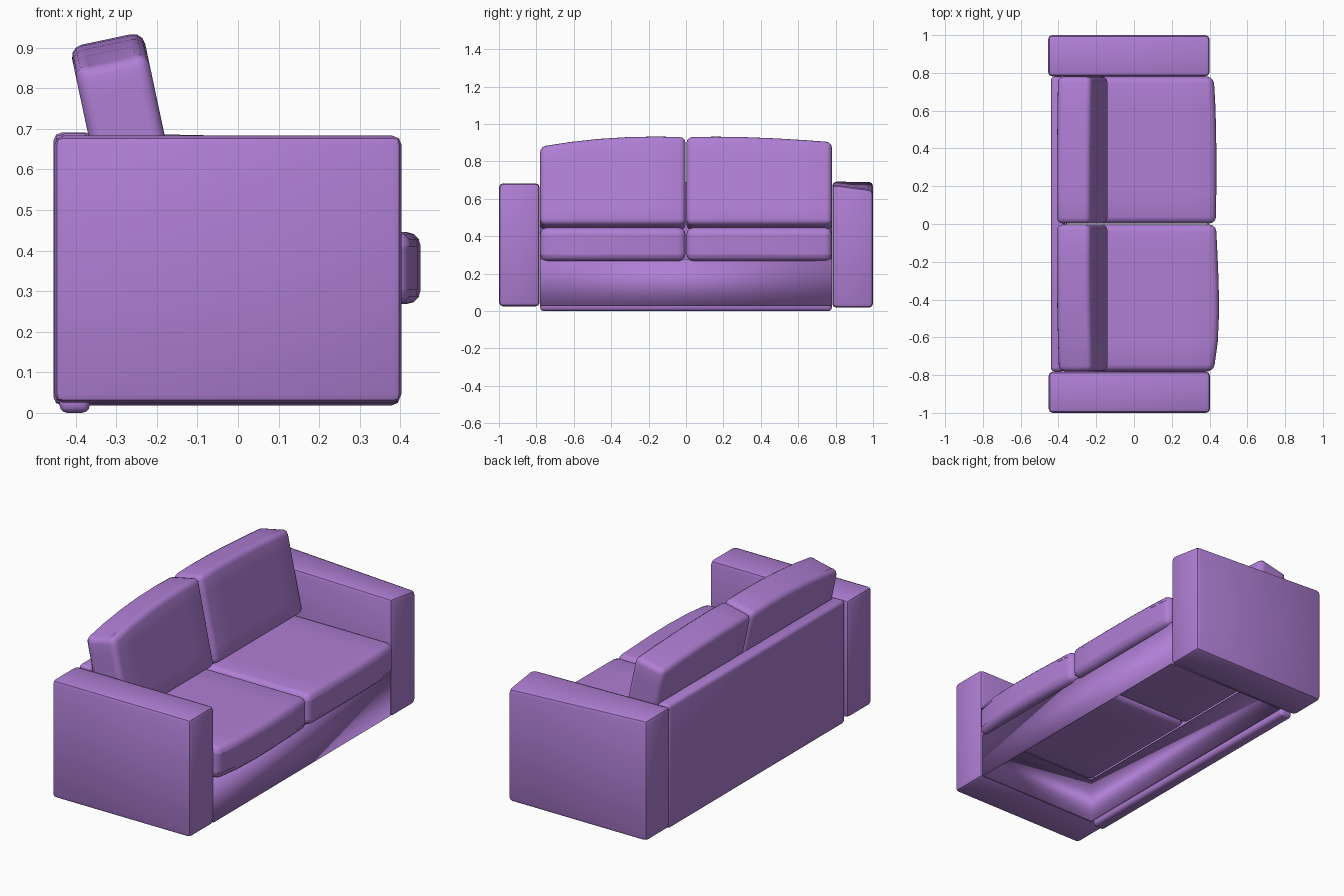
import bpy, bmesh, math
from mathutils import Vector

if "Cube" in bpy.data.objects:
    bpy.data.objects.remove(bpy.data.objects["Cube"])

fabric = bpy.data.materials.new("purple_fabric")
fabric.diffuse_color = (0.43, 0.21, 0.66, 1)
fabric.use_nodes = True
fabric.node_tree.nodes["Principled BSDF"].inputs["Base Color"].default_value = fabric.diffuse_color


def finish(name, bm, loc=(0, 0, 0), tilt=0):
    me = bpy.data.meshes.new(name)
    bmesh.ops.recalc_face_normals(bm, faces=bm.faces)
    bm.to_mesh(me)
    bm.free()
    me.materials.append(fabric)
    ob = bpy.data.objects.new(name, me)
    ob.location = loc
    ob.rotation_euler.y = tilt
    bpy.context.collection.objects.link(ob)
    bpy.ops.object.select_all(action='DESELECT')
    ob.select_set(True)
    bpy.context.view_layer.objects.active = ob
    bpy.ops.object.shade_smooth_by_angle(angle=math.radians(40))
    return ob


def soft_box(name, lo, hi, bevel, segs=3, cuts=0, warp=None, tilt=0):
    """Rounded box; warp(co, u) moves points, u runs 0..1 along each axis."""
    lo, hi = Vector(lo), Vector(hi)
    mid, size = (lo + hi) / 2, hi - lo
    bm = bmesh.new()
    bmesh.ops.create_cube(bm, size=1)
    if cuts:
        bmesh.ops.subdivide_edges(bm, edges=bm.edges[:], cuts=cuts, use_grid_fill=True)
    sharp = [e for e in bm.edges if e.calc_face_angle(0) > 1]
    for v in bm.verts:
        u = v.co + Vector((.5, .5, .5))
        v.co = v.co * size
        if warp:
            warp(v.co, u)
    bmesh.ops.bevel(bm, geom=sharp, offset=bevel, segments=segs, profile=0.5,
                    affect='EDGES', clamp_overlap=True)
    return finish(name, bm, mid, tilt)


# Arms, the left one slightly slumped at its outer front
def slump(co, u):
    if u.z > .5:
        co.z -= u.x * (.015 + .03 * u.y)


soft_box("right_arm", (-.452, -1, .025), (.403, -.782, .683), .022, 2)
soft_box("left_arm", (-.455, .782, .018), (.4, 1, .692), .022, 2, warp=slump)

# Back panel
soft_box("back_panel", (-.44, -.78, 0), (-.365, .78, .69), .02)

# Base: thin open-ended ring of four walls
bm = bmesh.new()
bmesh.ops.create_cube(bm, size=1)
bmesh.ops.delete(bm, geom=[f for f in bm.faces if abs(f.normal.z) > .5], context='FACES')
for v in bm.verts:
    v.co = Vector((v.co.x * .755 + .0175, v.co.y * 1.56, v.co.z * .25 + .153))
base = finish("base_frame", bm)
wall = base.modifiers.new("wall", 'SOLIDIFY')
wall.thickness = .008
wall.offset = -1

# Seat and back cushions, one pair per side
for side, label, front, bulge, drop, power in ((-1, "right", .43, .04, .06, 2.4),
                                               (1, "left", .43, .008, .035, 1.8)):
    y0, y1 = sorted((side * .003, side * .78))

    def seat_warp(co, u):
        t = u.y if side > 0 else 1 - u.y        # 0 centre, 1 by the arm
        if u.x > .9:
            co.x += bulge * (t - t ** 4)
            co.x -= .012 * t ** 3

    def back_warp(co, u):
        t = u.y if side > 0 else 1 - u.y
        co.z -= u.z * (drop * t ** power + .008 * (1 - t) ** 4)

    soft_box(label + "_seat_cushion", (-.355, y0, .268), (front + .004, y1, .446),
             .036, 3, 4, seat_warp)
    soft_box(label + "_back_cushion", (-.367, y0, .44), (-.183, y1, .93),
             .03, 3, 4, back_warp, math.radians(-12))
